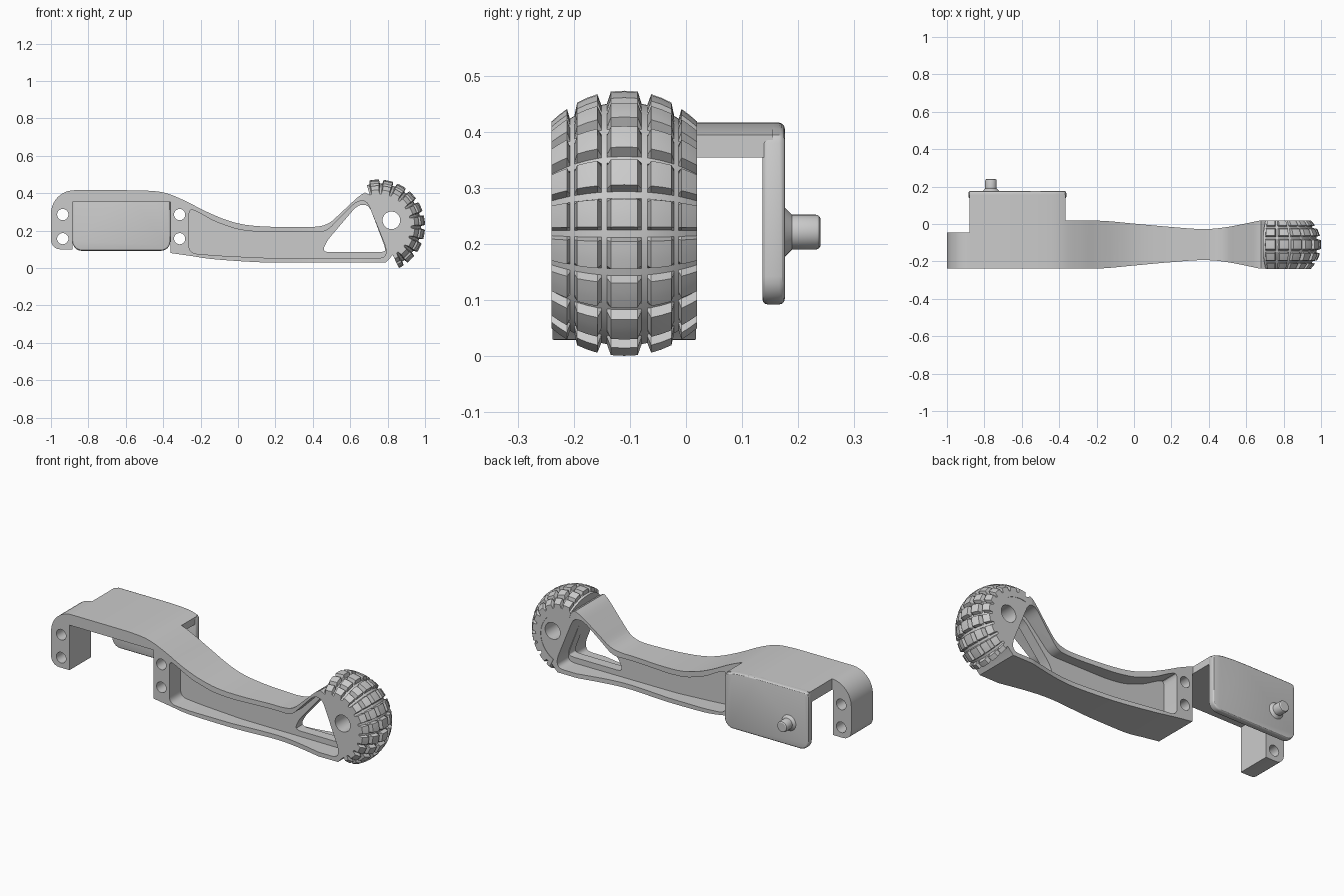
import bpy, bmesh, math
from mathutils import Vector

if "Cube" in bpy.data.objects:
    bpy.data.objects.remove(bpy.data.objects["Cube"])

CX, CZ, R = 0.751, 0.224, 0.249      # wheel foot centre and outer radius
MID = -0.11                          # y of the leg's middle plane


def spline(pts, n=6):
    """Catmull-Rom curve through the points."""
    p = [Vector(q) for q in pts]
    p = [p[0]] + p + [p[-1]]
    out = []
    for i in range(1, len(p) - 2):
        a, b, c, d = p[i - 1:i + 3]
        for k in range(n):
            t = k / n
            v = 0.5 * (2 * b + (c - a) * t + (2 * a - 5 * b + 4 * c - d) * t * t
                       + (3 * b - a - 3 * c + d) * t ** 3)
            out.append(tuple(v))
    return out + [tuple(p[-1])]


def rounded(pts, r, n=5):
    """Closed outline with rounded corners."""
    out = []
    for i, q in enumerate(pts):
        a, b, c = Vector(pts[i - 1]), Vector(q), Vector(pts[(i + 1) % len(pts)])
        ra = min(r, (a - b).length * 0.45)
        rc = min(r, (c - b).length * 0.45)
        s, e = b + (a - b).normalized() * ra, b + (c - b).normalized() * rc
        for k in range(n + 1):
            t = k / n
            out.append(tuple(s * (1 - t) ** 2 + b * 2 * t * (1 - t) + e * t * t))
    return out


def arc(cx, cz, r, a0, a1, n):
    return [(cx + r * math.cos(math.radians(a0 + (a1 - a0) * i / n)),
             cz + r * math.sin(math.radians(a0 + (a1 - a0) * i / n))) for i in range(n + 1)]


def finish(name, bm):
    bmesh.ops.recalc_face_normals(bm, faces=bm.faces)
    me = bpy.data.meshes.new(name)
    bm.to_mesh(me)
    bm.free()
    ob = bpy.data.objects.new(name, me)
    bpy.context.collection.objects.link(ob)
    return ob


def prism(name, pts, lo, hi, axis='Y'):
    """Extrude an outline along y (points are x, z) or z (points are x, y)."""
    bm = bmesh.new()
    put = (lambda p, h: (p[0], h, p[1])) if axis == 'Y' else (lambda p, h: (p[0], p[1], h))
    a = [bm.verts.new(put(p, lo)) for p in pts]
    b = [bm.verts.new(put(p, hi)) for p in pts]
    bm.faces.new(a)
    bm.faces.new(b)
    for i in range(len(pts)):
        bm.faces.new((a[i - 1], a[i], b[i], b[i - 1]))
    return finish(name, bm)


def activate(ob):
    bpy.ops.object.select_all(action='DESELECT')
    ob.select_set(True)
    bpy.context.view_layer.objects.active = ob


def boolean(ob, cutter, op='DIFFERENCE'):
    activate(ob)
    m = ob.modifiers.new("cut", 'BOOLEAN')
    m.operation, m.object, m.solver = op, cutter, 'EXACT'
    bpy.ops.object.modifier_apply(modifier=m.name)
    bpy.data.objects.remove(cutter)


def smooth(ob, angle=30):
    activate(ob)
    bpy.ops.object.shade_smooth_by_angle(angle=math.radians(angle))


# Leg: side outline intersected with the waisted plan outline
top = spline([(-0.60, 0.416), (-0.49, 0.414), (-0.39, 0.402), (-0.286, 0.361), (-0.18, 0.307),
              (-0.07, 0.26), (0.035, 0.232), (0.168, 0.221), (0.32, 0.22), (0.425, 0.222),
              (0.49, 0.243), (0.553, 0.298), (0.64, 0.378), (0.68, 0.404)])
bottom = spline([(0.79, 0.03), (0.60, 0.029), (0.3, 0.029), (0.115, 0.031),
                 (-0.126, 0.047), (-0.26, 0.066), (-0.36, 0.08)])
side = (arc(-0.95, 0.15, 0.05, 270, 180, 6) + arc(-0.875, 0.291, 0.125, 180, 90, 10) + top
        + arc(CX, CZ, 0.172, 105, -63, 30) + bottom
        + [(-0.36, 0.354), (-0.885, 0.354), (-0.885, 0.10)])
front_edge = spline([(-0.25, -0.238), (-0.15, -0.236), (0, -0.222), (0.2, -0.204),
                     (0.37, -0.193), (0.5, -0.204), (0.67, -0.238)])
back_edge = [(x, 2 * MID - y) for x, y in reversed(front_edge)]
plan = ([(-1.1, -0.238)] + front_edge + [(1.1, -0.238), (1.1, 0.018)] + back_edge
        + [(-0.365, 0.018), (-0.365, 0.155), (-0.88, 0.155), (-0.88, -0.045), (-1.1, -0.045)])
leg = prism("leg", side, -0.5, 0.5)
boolean(leg, prism("plan", plan, -0.2, 0.8, 'Z'), 'INTERSECT')

# Pockets on both sides, leaving a thin web
pocket = rounded([(-0.262, 0.08), (-0.262, 0.318), (-0.22, 0.303), (-0.126, 0.249), (0.0, 0.205),
                  (0.11, 0.193), (0.47, 0.192), (0.635, 0.358), (0.69, 0.36), (0.795, 0.10),
                  (0.785, 0.053), (0.115, 0.055), (-0.126, 0.068)], 0.04)
boolean(leg, prism("pocket_front", pocket, -0.4, -0.138))
boolean(leg, prism("pocket_back", pocket, -0.082, 0.3))

# Triangular window, wheel hub hole and screw holes
window = rounded([(0.45, 0.085), (0.475, 0.145), (0.64, 0.338), (0.70, 0.338), (0.79, 0.10),
                  (0.78, 0.085)], 0.04)
boolean(leg, prism("window", window, -0.4, 0.3))
boolean(leg, prism("hub_hole", arc(0.82, 0.255, 0.047, 0, 352.5, 47), -0.4, 0.3))
for hx in (-0.937, -0.312):
    for hz in (0.286, 0.157):
        boolean(leg, prism("screw_hole", arc(hx, hz, 0.03, 0, 348.75, 31), -0.4, 0.4))
smooth(leg)

# Back plate of the motor bracket, with softened edges
plate = prism("bracket_plate", arc(-0.835, 0.142, 0.05, 270, 180, 6)
              + [(-0.885, 0.395), (-0.88, 0.41), (-0.865, 0.416)]
              + [p for p in top if p[0] < -0.39]
              + [(-0.37, 0.394), (-0.362, 0.38)] + arc(-0.412, 0.142, 0.05, 0, -90, 6), 0.136, 0.176)
bev = plate.modifiers.new("bevel", 'BEVEL')
bev.width, bev.segments, bev.limit_method = 0.01, 3, 'ANGLE'
bev.angle_limit = math.radians(50)
activate(plate)
bpy.ops.object.modifier_apply(modifier=bev.name)
smooth(plate)

# Pivot pin with conical base, turned around y
bm = bmesh.new()
rings = []
for y, r in ((0.165, 0.048), (0.174, 0.046), (0.189, 0.031), (0.232, 0.031), (0.237, 0.029), (0.24, 0.024)):
    rings.append([bm.verts.new((x, y, z)) for x, z in arc(-0.765, 0.221, r, 0, 348.75, 31)])
for a, b in zip(rings, rings[1:]):
    for i in range(32):
        bm.faces.new((a[i - 1], a[i], b[i], b[i - 1]))
bm.faces.new(rings[0])
bm.faces.new(rings[-1])
smooth(finish("pivot_pin", bm))

# Tyre: one turned sector whose radius drops in the grooves
half = [(0.0, 1), (0.024, 1), (0.031, 0), (0.041, 0), (0.048, 1), (0.066, 1), (0.084, 1),
        (0.089, 0), (0.097, 0), (0.102, 1), (0.116, 1), (0.13, 1)]
across = [(-d, up) for d, up in reversed(half[1:])] + half
around = [(-63.8, 1), (-60.5, 1), (-57.3, 1)]
for k in range(-3, 7):
    b = -1.5 + 17.6 * k
    around += [(b - 1.6, 0), (b + 1.6, 0)]
    if k < 6:
        around += [(b + d, 1) for d in (3.0, 6.9, 10.7, 14.6)]
bm = bmesh.new()
loops = []
for ang, up_a in around:
    prof = [(-0.13, 0.142)]
    for d, up_d in across:
        crown = R - 0.055 * (abs(d) / 0.13) ** 2.2
        prof.append((d, crown if up_a and up_d else crown - 0.021))
    prof.append((0.13, 0.142))
    c, s = math.cos(math.radians(ang)), math.sin(math.radians(ang))
    loops.append([bm.verts.new((CX + r * c, MID + d, CZ + r * s)) for d, r in prof])
for a, b in zip(loops, loops[1:]):
    for i in range(len(a)):
        bm.faces.new((a[i - 1], a[i], b[i], b[i - 1]))
bm.faces.new(loops[0])
bm.faces.new(loops[-1])
smooth(finish("tyre_tread", bm), 25)
